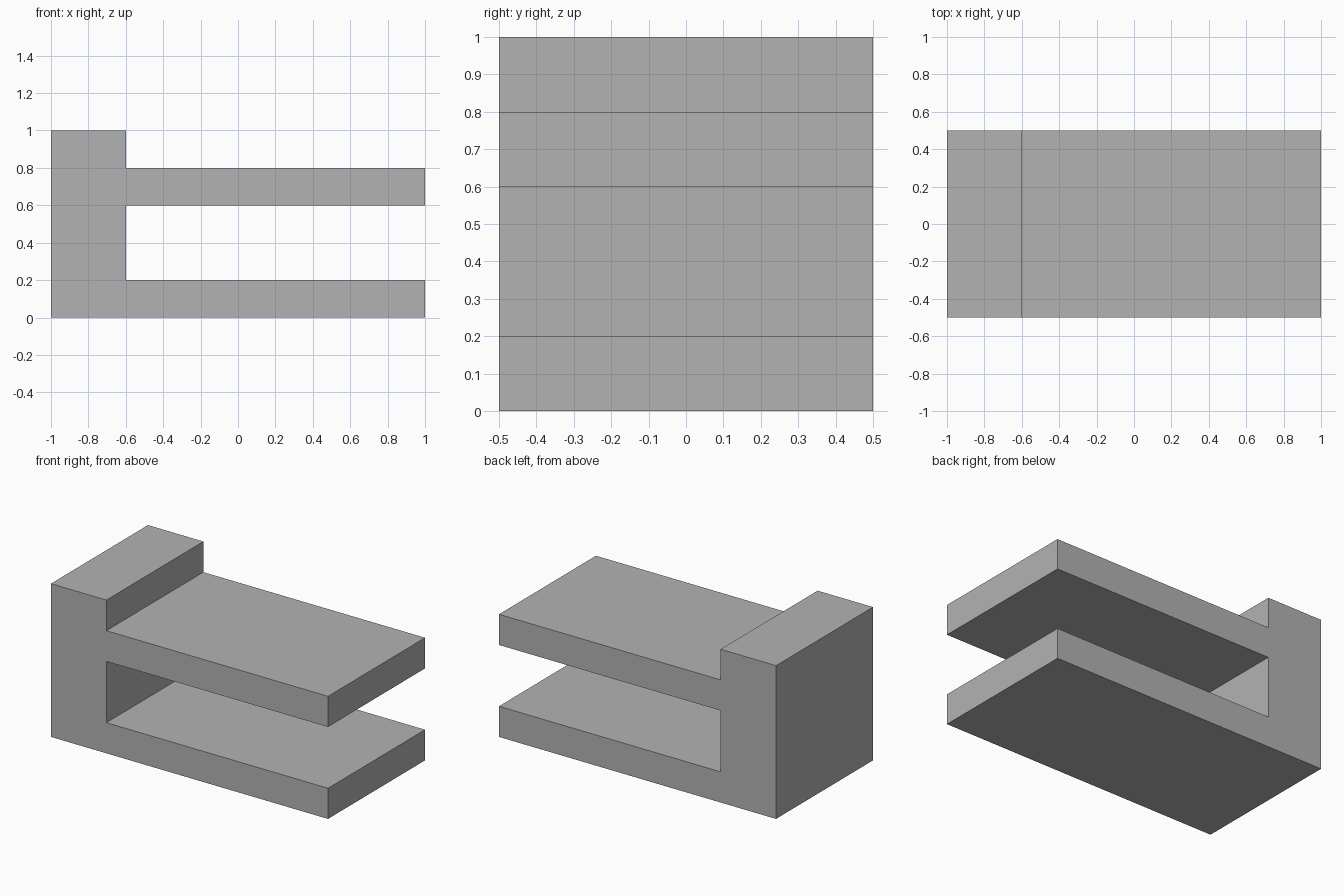
import bpy
import bmesh

cube = bpy.data.objects.get("Cube")
if cube:
    bpy.data.objects.remove(cube, do_unlink=True)

# Single grey finish
grey = bpy.data.materials.new("mid_grey")
grey.use_nodes = True
colour = (0.45, 0.45, 0.45, 1)
grey.diffuse_color = colour
grey.node_tree.nodes["Principled BSDF"].inputs["Base Color"].default_value = colour

DEPTH = 1.0
POST_LEFT, POST_RIGHT, SHELF_END = -1.0, -0.6, 1.0


def extrude_profile(name, outline, depth):
    """Extrude an x-z outline along y, centred on y = 0."""
    bm = bmesh.new()
    face = bm.faces.new([bm.verts.new((x, -depth / 2, z)) for x, z in outline])
    result = bmesh.ops.extrude_face_region(bm, geom=[face])
    moved = [v for v in result["geom"] if isinstance(v, bmesh.types.BMVert)]
    bmesh.ops.translate(bm, verts=moved, vec=(0, depth, 0))
    bmesh.ops.recalc_face_normals(bm, faces=bm.faces)
    mesh = bpy.data.meshes.new(name)
    bm.to_mesh(mesh)
    bm.free()
    mesh.materials.append(grey)
    obj = bpy.data.objects.new(name, mesh)
    bpy.context.collection.objects.link(obj)
    return obj


# Upright post with two shelves, drawn as one continuous outline
outline = [(POST_LEFT, 0)]
for low, high in ((0, 0.2), (0.6, 0.8)):
    if low > 0:
        outline.append((POST_RIGHT, low))
    outline += [(SHELF_END, low), (SHELF_END, high), (POST_RIGHT, high)]
outline += [(POST_RIGHT, 1), (POST_LEFT, 1)]

extrude_profile("post_with_two_shelves", outline, DEPTH)
